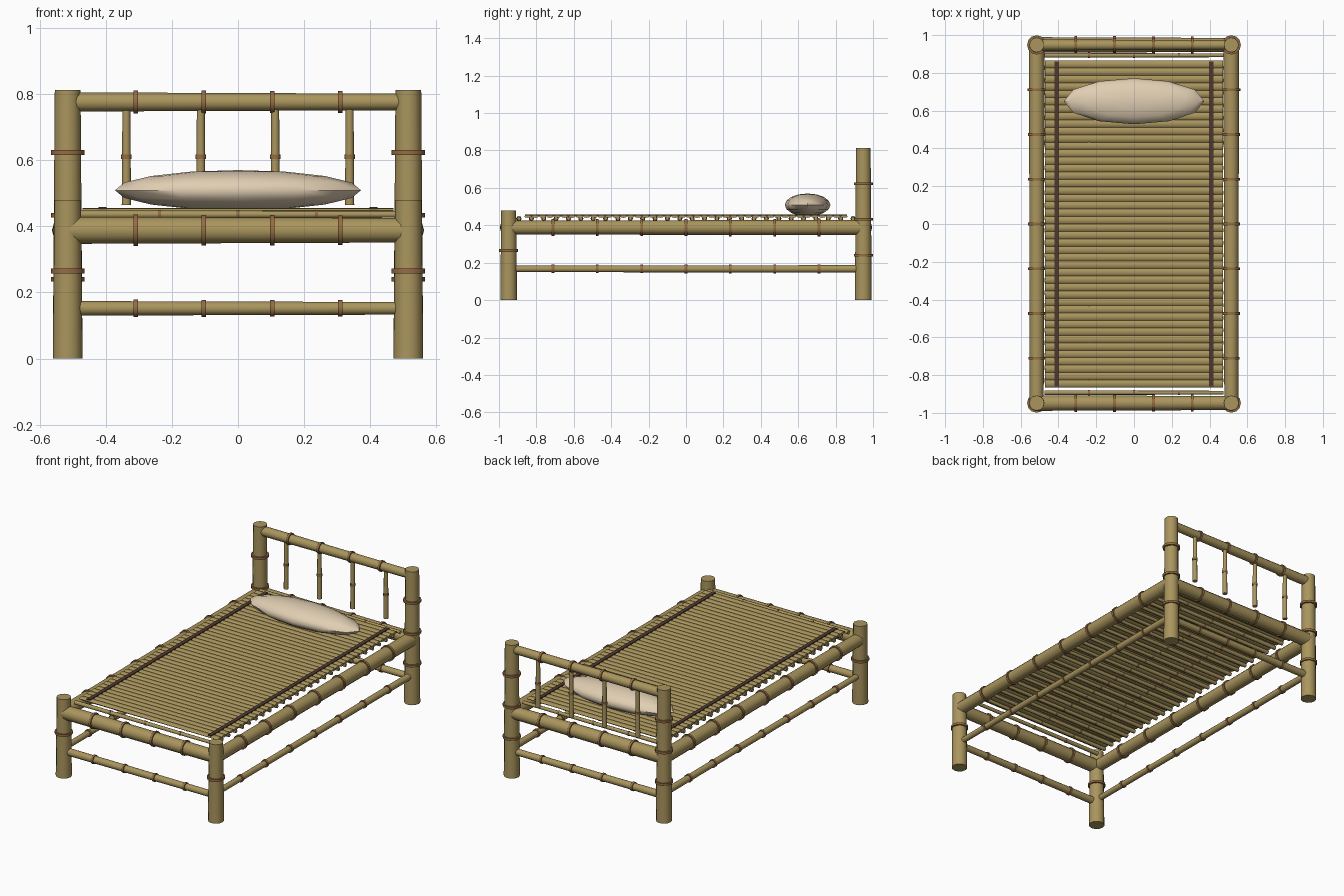
import bpy, bmesh
from mathutils import Vector, Matrix

if "Cube" in bpy.data.objects:
    bpy.data.objects.remove(bpy.data.objects["Cube"])

def material(name, rgb):
    m = bpy.data.materials.new(name)
    m.diffuse_color = (*rgb, 1)
    m.use_nodes = True
    m.node_tree.nodes["Principled BSDF"].inputs["Base Color"].default_value = m.diffuse_color
    return m

BAMBOO = material("bamboo", (0.40, 0.30, 0.11))
NODE = material("bamboo_node", (0.30, 0.15, 0.06))
CLOTH = material("pillow_cloth", (0.75, 0.62, 0.45))
CORD = material("dark_cord", (0.075, 0.04, 0.028))

def finish(bm, name, mats):
    me = bpy.data.meshes.new(name)
    bm.to_mesh(me)
    bm.free()
    for m in mats:
        me.materials.append(m)
    ob = bpy.data.objects.new(name, me)
    bpy.context.collection.objects.link(ob)
    bpy.ops.object.select_all(action='DESELECT')
    ob.select_set(True)
    bpy.context.view_layer.objects.active = ob
    bpy.ops.object.shade_smooth_by_angle(angle=0.8)
    return ob

def cone(bm, a, b, r1, r2, sides, mat=0):
    a, b = Vector(a), Vector(b)
    d = b - a
    mtx = Matrix.Translation((a + b) / 2) @ d.to_track_quat('Z', 'Y').to_matrix().to_4x4()
    old = set(bm.faces)
    bmesh.ops.create_cone(bm, cap_ends=True, segments=sides, radius1=r1,
                          radius2=r2, depth=d.length, matrix=mtx)
    for f in bm.faces:
        if f not in old:
            f.material_index = mat

def add_pole(bm, a, b, r1, r2, nodes, lip=0.007, width=0.014, sides=12):
    """Tapered bamboo pole with evenly spaced node rings."""
    a, b = Vector(a), Vector(b)
    cone(bm, a, b, r1, r2, sides)
    half = (b - a).normalized() * width / 2
    for i in range(1, nodes + 1):
        t = i / (nodes + 1)
        p, r = a.lerp(b, t), r1 + (r2 - r1) * t + lip
        cone(bm, p - half, p + half, r, r, sides, 1)

def pole(name, *args, **kw):
    bm = bmesh.new()
    add_pole(bm, *args, **kw)
    return finish(bm, name, (BAMBOO, NODE))

X, Y = 0.515, 0.948

# corner posts and side rails
for s, side in ((-1, "left"), (1, "right")):
    pole(f"head_post_{side}", (s*X, Y, 0), (s*X, Y, 0.812), 0.045, 0.039, 0)
    pole(f"foot_post_{side}", (s*X, -Y, 0), (s*X, -Y, 0.48), 0.045, 0.040, 0)
    for h, y, label in ((0.24, Y, "low"), (0.433, Y, "mid"), (0.623, Y, "high"), (0.265, -Y, "foot")):
        bm = bmesh.new()
        cone(bm, (s*X, y, h - 0.007), (s*X, y, h + 0.007), 0.051, 0.051, 12)
        finish(bm, f"post_node_{label}_{side}", (NODE,))
    pole(f"side_rail_{side}", (s*X, Y, 0.388), (s*X, -Y, 0.388), 0.041, 0.037, 7)
    pole(f"low_side_rail_{side}", (s*X, Y, 0.167), (s*X, -Y, 0.167), 0.020, 0.017, 7, lip=0.005)

# head and foot cross rails
for y, end in ((Y, "head"), (-Y, "foot")):
    pole(f"{end}_rail", (-X, y, 0.388), (X, y, 0.388), 0.041, 0.037, 4)
    pole(f"low_{end}_rail", (-X, y, 0.152), (X, y, 0.152), 0.022, 0.019, 4, lip=0.005)
pole("headboard_rail", (-X, Y, 0.776), (X, Y, 0.776), 0.029, 0.025, 4)

# headboard spindles
for i in range(4):
    x = -0.3375 + i * 0.225
    pole(f"headboard_spindle_{i+1}", (x, Y, 0.465), (x, Y, 0.755), 0.014, 0.012, 1, lip=0.003)

# supporting slats under the mat
bm = bmesh.new()
for i in range(28):
    y = -0.893 + i * 1.786 / 27
    add_pole(bm, (-0.475, y, 0.436), (0.475, y, 0.436), 0.0125, 0.010, 3, lip=0.002, width=0.01, sides=8)
finish(bm, "support_slats", (BAMBOO, NODE))

# woven sleeping mat of flattened canes
bm = bmesh.new()
n, L = 44, 1.73
pitch = L / n
for i in range(n):
    y = -L / 2 + pitch * (i + 0.5)
    cone(bm, (-0.47, y, 0), (0.47, y, 0), pitch * 0.5, pitch * 0.5, 8)
bmesh.ops.scale(bm, vec=(1, 1, 0.4), verts=bm.verts)
bmesh.ops.translate(bm, vec=(0, 0, 0.448), verts=bm.verts)
finish(bm, "sleeping_mat", (BAMBOO,))

# dark binding cords on the mat
for s, side in ((-1, "left"), (1, "right")):
    bm = bmesh.new()
    bmesh.ops.create_cube(bm, size=1, matrix=Matrix.Translation((s*0.41, 0, 0.454)) @
                          Matrix.Diagonal((0.024, 1.72, 0.010, 1)))
    finish(bm, f"mat_binding_{side}", (CORD,))

# pillow
bm = bmesh.new()
bmesh.ops.create_uvsphere(bm, u_segments=12, v_segments=8, radius=1,
                          matrix=Matrix.Translation((0, 0.65, 0.509)) @
                          Matrix.Diagonal((0.372, 0.122, 0.061, 1)))
ob = finish(bm, "pillow", (CLOTH,))
bpy.ops.object.shade_smooth()
